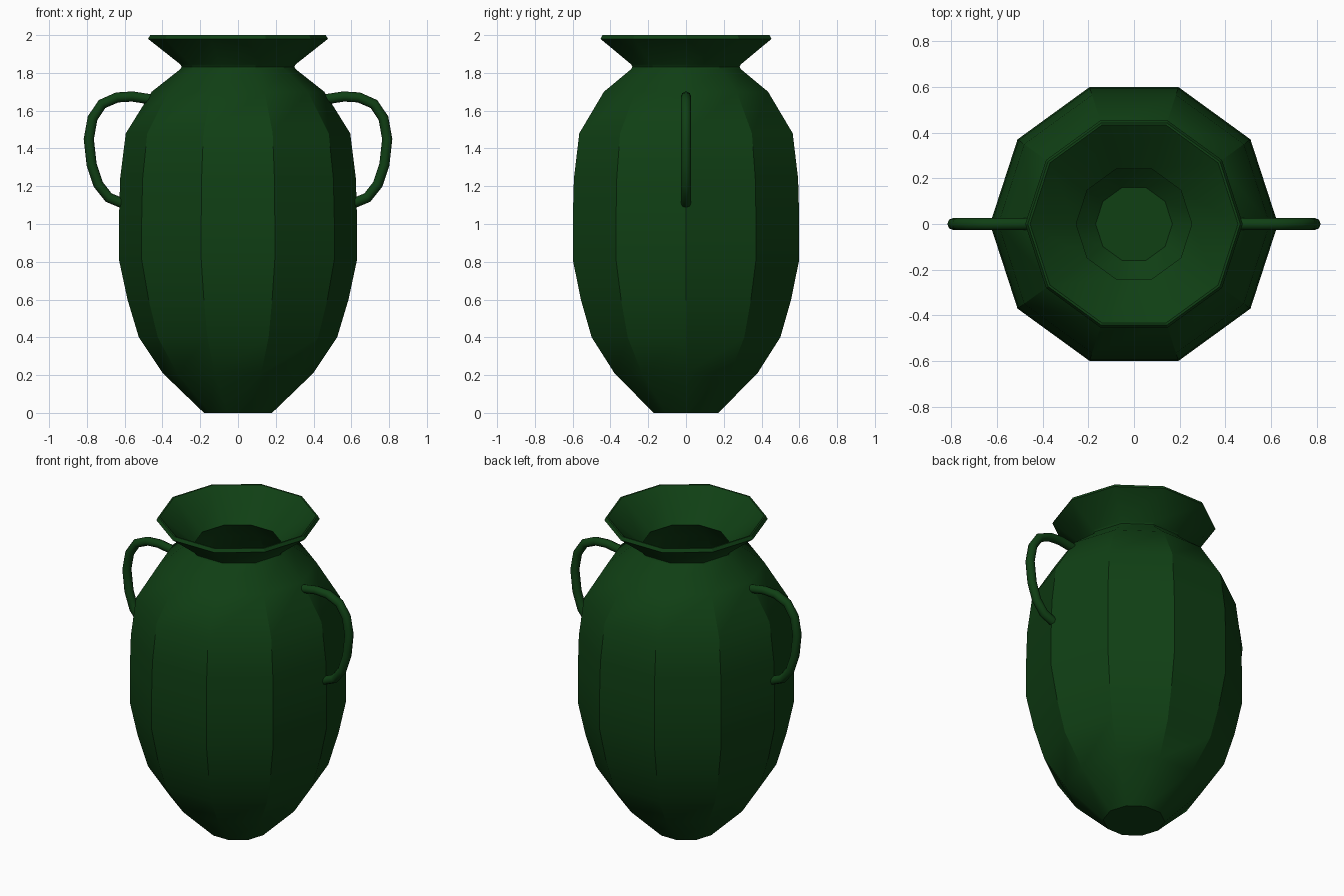
import bpy, bmesh
from math import sin, cos, pi, radians

if "Cube" in bpy.data.objects:
    bpy.data.objects.remove(bpy.data.objects["Cube"])

green = bpy.data.materials.new("dark_green")
green.diffuse_color = (0.005, 0.05, 0.007, 1)
green.use_nodes = True
green.node_tree.nodes["Principled BSDF"].inputs["Base Color"].default_value = green.diffuse_color
SIDES = 10


def finish(ob, angle):
    ob.data.materials.append(green)
    bpy.ops.object.select_all(action='DESELECT')
    ob.select_set(True)
    bpy.context.view_layer.objects.active = ob
    bpy.ops.object.shade_smooth_by_angle(angle=radians(angle))


def add_mesh(name, bm):
    bmesh.ops.recalc_face_normals(bm, faces=bm.faces)
    me = bpy.data.meshes.new(name)
    bm.to_mesh(me)
    bm.free()
    ob = bpy.data.objects.new(name, me)
    bpy.context.collection.objects.link(ob)
    return ob


def skin(bm, rings):
    # join successive vertex rings and cap both ends
    for a, b in zip(rings, rings[1:]):
        n = len(a)
        for i in range(n):
            j = (i + 1) % n
            bm.faces.new((a[i], a[j], b[j], b[i]))
    bm.faces.new(rings[0])
    bm.faces.new(rings[-1])


# vase body: (radius, height) up the outside, over the rim, down the inside
profile = [(0.18, 0), (0.398, 0.21), (0.525, 0.4), (0.585, 0.6), (0.63, 0.81),
           (0.63, 1.03), (0.624, 1.24), (0.594, 1.48), (0.457, 1.7),
           (0.305, 1.82), (0.298, 1.832), (0.305, 1.845), (0.476, 1.98), (0.465, 2.0),
           (0.455, 2.0), (0.253, 1.832), (0.435, 1.68), (0.57, 1.465),
           (0.6, 1.24), (0.605, 1.03), (0.605, 0.815), (0.56, 0.605),
           (0.505, 0.41), (0.382, 0.225), (0.168, 0.025)]
bm = bmesh.new()
rings = [[bm.verts.new((r * cos(2 * pi * i / SIDES), r * sin(2 * pi * i / SIDES), z))
          for i in range(SIDES)] for r, z in profile]
skin(bm, rings)
finish(add_mesh("vase_body", bm), 30)

# handles: round tube swept along a path in the xz plane
path = [(0.43, 1.655), (0.56, 1.675), (0.64, 1.67), (0.72, 1.635), (0.77, 1.56),
        (0.79, 1.45), (0.775, 1.315), (0.74, 1.21), (0.685, 1.14), (0.6, 1.105)]
TUBE, SEGS = 0.027, 8
for side, label in ((1, "right"), (-1, "left")):
    bm = bmesh.new()
    rings = []
    for k, (x, z) in enumerate(path):
        x0, z0 = path[max(k - 1, 0)]
        x1, z1 = path[min(k + 1, len(path) - 1)]
        d = ((x1 - x0) ** 2 + (z1 - z0) ** 2) ** 0.5
        nx, nz = -(z1 - z0) / d, (x1 - x0) / d
        ring = []
        for i in range(SEGS):
            a = 2 * pi * i / SEGS
            c, s = TUBE * cos(a), TUBE * sin(a)
            ring.append(bm.verts.new((side * (x + nx * c), s, z + nz * c)))
        rings.append(ring)
    skin(bm, rings)
    finish(add_mesh(label + "_handle", bm), 50)
